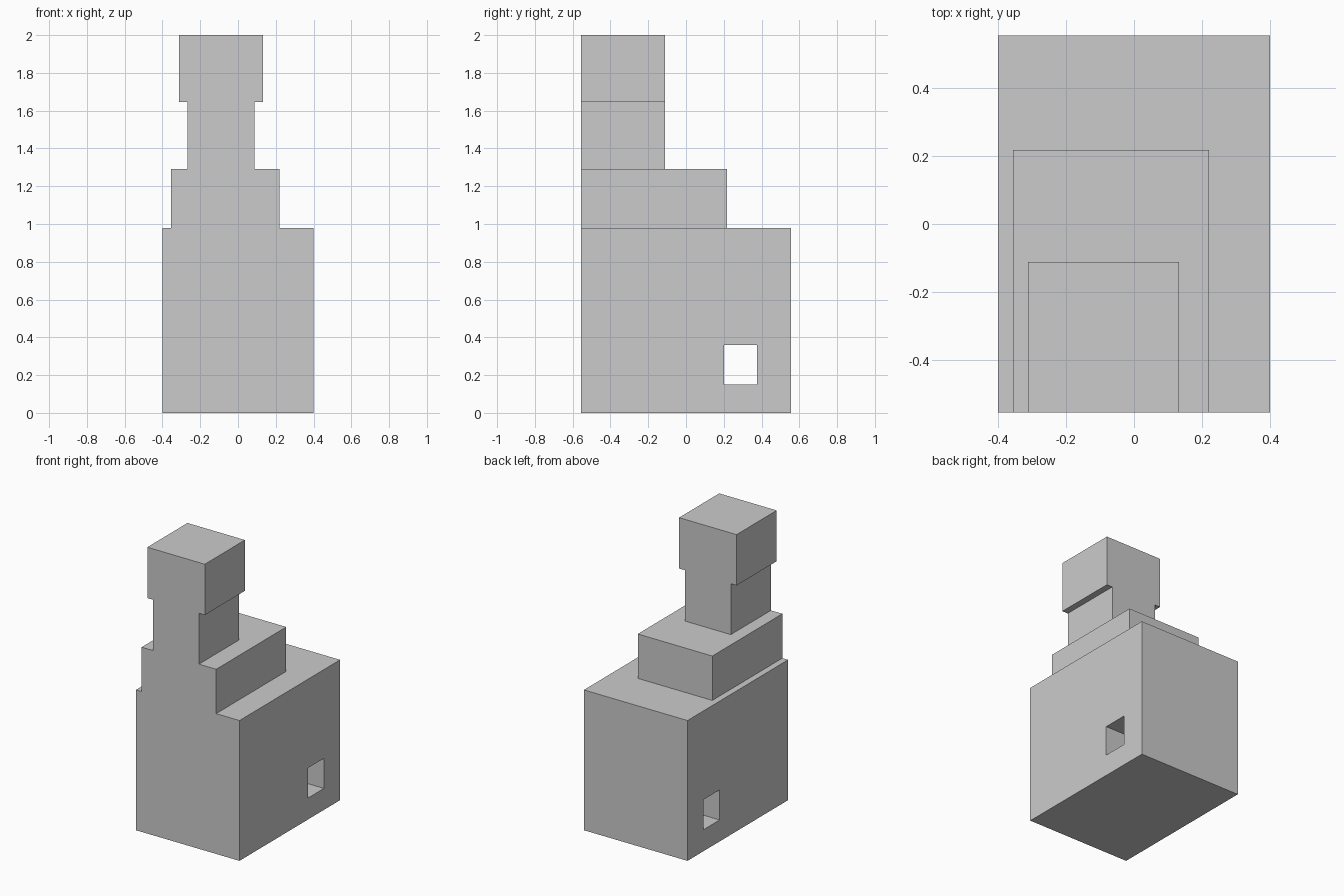
import bpy

if "Cube" in bpy.data.objects:
    bpy.data.objects.remove(bpy.data.objects["Cube"])

FRONT, TOWER_BACK = -0.555, -0.112


def box(name, x, y, z):
    """Axis-aligned box from (min, max) ranges."""
    bpy.ops.mesh.primitive_cube_add(size=1)
    ob = bpy.context.object
    ob.name = ob.data.name = name
    for v in ob.data.vertices:
        v.co = [r[0] if c < 0 else r[1] for c, r in zip(v.co, (x, y, z))]
    return ob


def combine(target, tool, operation):
    """Apply an exact boolean and remove the tool object."""
    mod = target.modifiers.new(tool.name, 'BOOLEAN')
    mod.object, mod.operation, mod.solver = tool, operation, 'EXACT'
    bpy.context.view_layer.objects.active = target
    bpy.ops.object.modifier_apply(modifier=mod.name)
    bpy.data.objects.remove(tool)


# Large base block
body = box("stepped_tower", (-0.40, 0.40), (FRONT, 0.555), (0, 0.98))

# Stacked tiers, all flush with the front face
tiers = [
    ("middle_step", (-0.356, 0.22), 0.218, (0.98, 1.29)),
    ("tower_neck", (-0.268, 0.087), TOWER_BACK, (1.29, 1.645)),
    ("tower_head", (-0.312, 0.132), TOWER_BACK, (1.645, 2.0)),
]
for name, x, back, z in tiers:
    combine(body, box(name, x, (FRONT, back), z), 'UNION')

# Square passage running through the base from side to side
passage = box("passage_cutter", (-0.6, 0.6), (0.20, 0.377), (0.15, 0.36))
combine(body, passage, 'DIFFERENCE')
